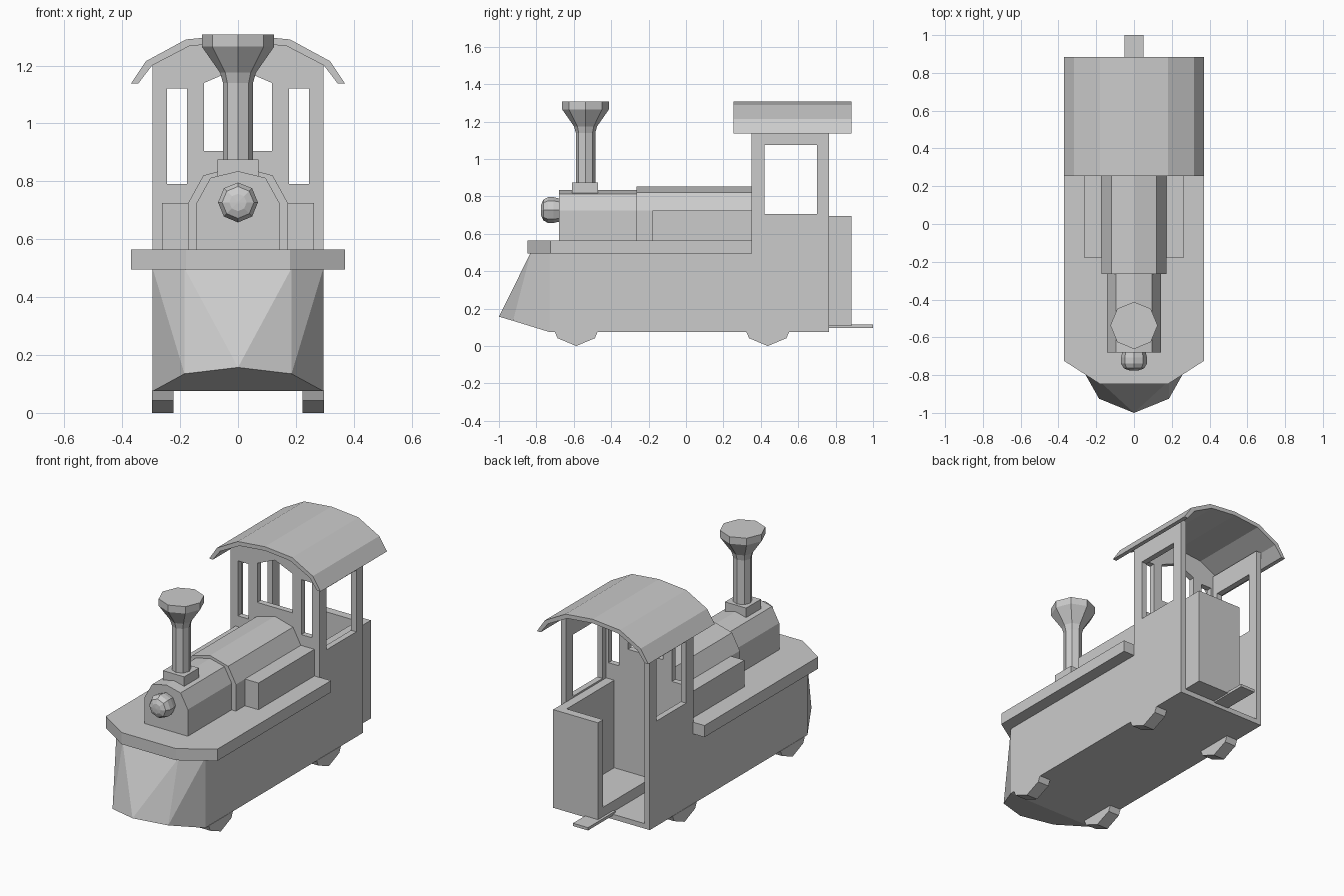
import bpy, bmesh, math
from mathutils import Vector, Matrix

if "Cube" in bpy.data.objects:
    bpy.data.objects.remove(bpy.data.objects["Cube"])


def finish(name, bm):
    bmesh.ops.recalc_face_normals(bm, faces=bm.faces)
    me = bpy.data.meshes.new(name)
    bm.to_mesh(me)
    bm.free()
    ob = bpy.data.objects.new(name, me)
    bpy.context.collection.objects.link(ob)
    return ob


def prism(name, outline, axis, lo, hi, holes=()):
    """Extrude a flat outline (with optional holes) along an axis."""
    place = {'x': lambda a, b: (lo, a, b),
             'y': lambda a, b: (a, lo, b),
             'z': lambda a, b: (a, b, lo)}[axis]
    d = Vector([float(axis == k) for k in 'xyz'])
    bm = bmesh.new()
    for loop in [outline, *holes]:
        vs = [bm.verts.new(place(*p)) for p in loop]
        for i, v in enumerate(vs):
            bm.edges.new((vs[i - 1], v))
    if holes:
        bmesh.ops.triangle_fill(bm, edges=bm.edges[:], use_beauty=True, normal=d)
    else:
        bm.faces.new(bm.verts[:])
    ext = bmesh.ops.extrude_face_region(bm, geom=bm.faces[:])
    moved = [g for g in ext['geom'] if isinstance(g, bmesh.types.BMVert)]
    bmesh.ops.translate(bm, verts=moved, vec=d * (hi - lo))
    return finish(name, bm)


def rect(a0, a1, b0, b1):
    return [(a0, b0), (a1, b0), (a1, b1), (a0, b1)]


def box(name, x, y, z):
    return prism(name, rect(*x, *y), 'z', *z)


def sym(half):
    """Complete a profile given on the +x side, mirrored over x = 0."""
    return half + [(-a, b) for a, b in reversed(half) if a > 0]


def lathe(name, profile, n, matrix):
    """Turn (radius, height) points into an n-sided closed solid."""
    bm = bmesh.new()
    rings = [[bm.verts.new((r * math.cos(2 * math.pi * i / n),
                            r * math.sin(2 * math.pi * i / n), h))
              for i in range(n)] for r, h in profile]
    for a, b in zip(rings, rings[1:]):
        for i in range(n):
            bm.faces.new((a[i - 1], a[i], b[i], b[i - 1]))
    bm.faces.new(rings[0])
    bm.faces.new(rings[-1])
    bm.transform(matrix)
    return finish(name, bm)


# lower body with the sloped, pointed front
bm = bmesh.new()
for s in (1, -1):
    for p in [(.295, .35, .075), (.295, .35, .5), (.295, -.73, .075), (.295, -.73, .5),
              (.185, -.83, .5), (.185, -.925, .135)]:
        bm.verts.new((s * p[0], p[1], p[2]))
bm.verts.new((0, -1, .157))
bmesh.ops.convex_hull(bm, input=bm.verts[:])
bmesh.ops.dissolve_limit(bm, angle_limit=math.radians(2), verts=bm.verts[:], edges=bm.edges[:])
finish("lower_body", bm)

# running board
prism("running_board", sym([(.37, .353), (.37, -.725), (.18, -.847)]), 'z', .495, .565)

# boiler, firebox and side tanks
prism("boiler", sym([(.143, .55), (.143, .725), (.095, .812), (0, .835)]), 'y', -.68, -.26)
prism("firebox", sym([(.172, .55), (.172, .725), (.12, .82), (0, .853)]), 'y', -.265, .36)
for s, side in ((1, "right"), (-1, "left")):
    box("side_tank_" + side, sorted((s * .16, s * .262)), (-.18, .36), (.55, .725))

# chimney and its base
box("chimney_base", (-.07, .07), (-.61, -.47), (.79, .875))
lathe("chimney", [(.052, .86), (.052, 1.14), (.062, 1.175), (.125, 1.265), (.125, 1.307)],
      8, Matrix.Translation((0, -.537, 0)))

# headlight
lathe("headlight", [(.062, 0), (.069, .03), (.069, .06), (.055, .085), (.03, .096), (.004, .098)],
      8, Matrix.Translation((0, -.678, .727)) @ Matrix.Rotation(math.pi / 2, 4, 'X'))

# cab front wall with three windows
prism("cab_front", sym([(.295, .075), (.295, 1.205), (.17, 1.27), (0, 1.285)]), 'y', .35, .385,
      [rect(.176, .245, .79, 1.12), rect(-.245, -.176, .79, 1.12),
       sym([(.117, .905), (.117, 1.14), (0, 1.19)])])

# cab side walls
for s, side in ((1, "right"), (-1, "left")):
    prism("cab_side_" + side, rect(.385, .765, .075, 1.2), 'x', *sorted((s * .26, s * .295)),
          [rect(.42, .70, .705, 1.075)])

# cab floor, bunker walls behind the cab
box("cab_floor", (-.26, .26), (.385, .765), (.075, .105))
box("bunker_floor", (-.035, .262), (.385, .885), (.106, .17))
box("bunker_back", (-.035, .262), (.835, .885), (.17, .695))
box("bunker_side", (.207, .262), (.385, .835), (.17, .695))

# rear coupling bar
box("coupling_bar", (-.05, .05), (.74, 1.0), (.097, .114))

# curved roof
outer = [(.37, 1.137), (.318, 1.215), (.18, 1.29), (0, 1.307)]
inner = [(0, 1.283), (.168, 1.267), (.297, 1.2), (.345, 1.137)]
flip = lambda pts: [(-a, b) for a, b in reversed(pts)]
prism("roof", outer + flip(outer)[1:] + flip(inner)[:-1] + inner, 'y', .255, .885)

# wheel bottoms showing below the body
for y, end in ((-.587, "front"), (.437, "rear")):
    for s, side in ((1, "right"), (-1, "left")):
        prism(f"wheel_{end}_{side}",
              [(y - .115, .08), (y - .1, .045), (y, .003), (y + .1, .045), (y + .115, .08)],
              'x', *sorted((s * .222, s * .297)))
bpy.data.objects["lower_body"].select_set(False)
for ob in bpy.data.objects:  # wheels stand exactly on the ground
    if ob.name.startswith("wheel"):
        ob.location.z = -.003
